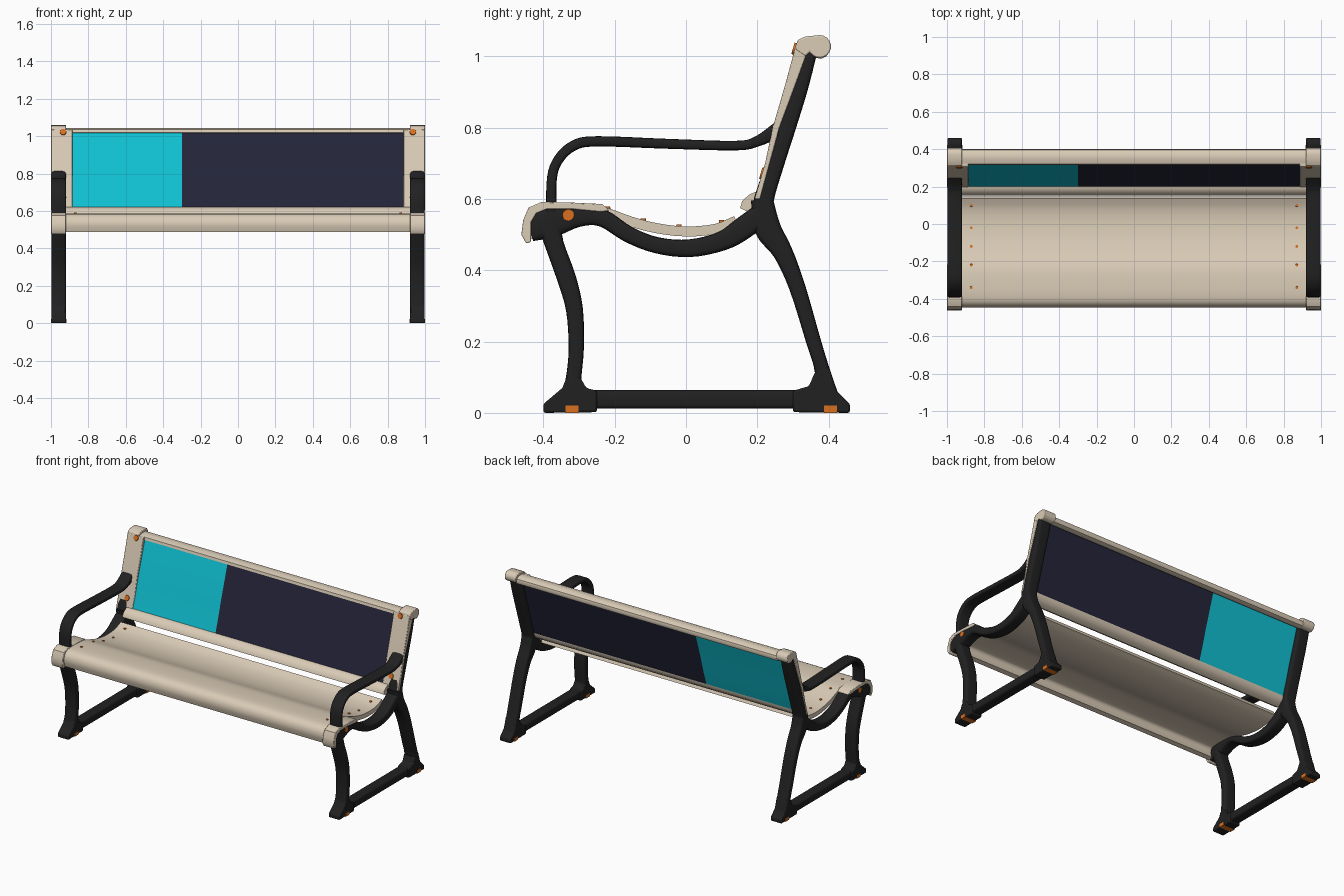
import bpy, bmesh, math
from mathutils import Vector, Matrix


def material(name, rgb):
    m = bpy.data.materials.new(name)
    m.diffuse_color = (*rgb, 1)
    return m


BEIGE = material("beige", (0.70, 0.60, 0.47))
BLACK = material("black iron", (0.015, 0.015, 0.016))
TEAL = material("teal", (0.005, 0.54, 0.66))
NAVY = material("navy", (0.018, 0.018, 0.042))
ORANGE = material("orange", (0.70, 0.16, 0.015))


def finish(name, bm, mat, mirror=True, bevel=0.0):
    bmesh.ops.recalc_face_normals(bm, faces=bm.faces)
    me = bpy.data.meshes.new(name)
    bm.to_mesh(me)
    bm.free()
    me.materials.append(mat)
    for p in me.polygons:
        p.use_smooth = True
    me.set_sharp_from_angle(angle=math.radians(40))
    ob = bpy.data.objects.new(name, me)
    bpy.context.collection.objects.link(ob)
    if bevel:
        b = ob.modifiers.new("round", "BEVEL")
        b.width, b.segments, b.limit_method = bevel, 2, "ANGLE"
        b.angle_limit = math.radians(45)
    if mirror:
        ob.modifiers.new("mirror", "MIRROR").use_clip = False
    return ob


def prism(name, outline, x0, x1, mat, mirror=True, bevel=0.0):
    """Extrude a y-z outline along x."""
    bm = bmesh.new()
    a = [bm.verts.new((x0, y, z)) for y, z in outline]
    b = [bm.verts.new((x1, y, z)) for y, z in outline]
    n = len(a)
    bm.faces.new(a)
    bm.faces.new(b[::-1])
    for i in range(n):
        bm.faces.new((a[i], b[i], b[(i + 1) % n], a[(i + 1) % n]))
    return finish(name, bm, mat, mirror, bevel)


def spline(pts, steps=4):
    """Catmull-Rom through the points."""
    v = [Vector(p) for p in pts]
    v = [v[0] * 2 - v[1]] + v + [v[-1] * 2 - v[-2]]
    out = []
    for i in range(1, len(v) - 2):
        p0, p1, p2, p3 = v[i - 1:i + 3]
        for k in range(steps):
            t = k / steps
            out.append(0.5 * (2 * p1 + (p2 - p0) * t + (2 * p0 - 5 * p1 + 4 * p2 - p3) * t * t
                              + (3 * p1 - p0 - 3 * p2 + p3) * t ** 3))
    return out + [v[-2]]


def bar(name, path, x0=0.92, x1=0.998, mat=BLACK):
    """Sweep a rounded rectangle along a y-z path with width as third value."""
    pts = spline(path)
    n, bm, rings = 16, bmesh.new(), []
    xc, hx = (x0 + x1) / 2, (x1 - x0) / 2
    for i, p in enumerate(pts):
        d = pts[min(i + 1, len(pts) - 1)] - pts[max(i - 1, 0)]
        d = Vector((d.x, d.y)).normalized()
        ring = []
        for k in range(n):
            a = 2 * math.pi * (k + 0.5) / n
            c, s = math.cos(a), math.sin(a)
            u = math.copysign(abs(c) ** 0.4, c) * hx
            w = math.copysign(abs(s) ** 0.4, s) * p.z / 2
            ring.append(bm.verts.new((xc + u, p.x - d.y * w, p.y + d.x * w)))
        rings.append(ring)
    for r, q in zip(rings, rings[1:]):
        for k in range(n):
            bm.faces.new((r[k], r[(k + 1) % n], q[(k + 1) % n], q[k]))
    bm.faces.new(rings[0])
    bm.faces.new(rings[-1][::-1])
    return finish(name, bm, mat)


def bolt(name, pos, normal, r, depth=0.008):
    bm = bmesh.new()
    rot = Vector(normal).to_track_quat("Z", "Y").to_matrix().to_4x4()
    bmesh.ops.create_cone(bm, cap_ends=True, segments=12, radius1=r, radius2=r * 0.9,
                          depth=depth, matrix=Matrix.Translation(pos) @ rot)
    return finish(name, bm, ORANGE)


# Cast side frames
bar("front_leg", [(-0.385, 0.54, 0.07), (-0.37, 0.475, 0.054), (-0.336, 0.38, 0.054), (-0.313, 0.29, 0.048),
                  (-0.308, 0.18, 0.043), (-0.316, 0.09, 0.045), (-0.322, 0.02, 0.07)])
bar("rear_leg", [(0.213, 0.60, 0.062), (0.228, 0.52, 0.075), (0.272, 0.45, 0.056), (0.313, 0.35, 0.046),
                 (0.358, 0.2, 0.042), (0.382, 0.12, 0.043), (0.40, 0.02, 0.075)])
bar("back_post", [(0.215, 0.54, 0.065), (0.219, 0.60, 0.056), (0.251, 0.7, 0.05), (0.283, 0.8, 0.05),
                  (0.32, 0.91, 0.044), (0.352, 1.015, 0.034)])
bar("seat_bearer", [(-0.44, 0.515, 0.07), (-0.38, 0.535, 0.088), (-0.3, 0.552, 0.06), (-0.235, 0.547, 0.05),
                    (-0.16, 0.50, 0.046), (-0.08, 0.47, 0.046), (0.01, 0.462, 0.05), (0.10, 0.482, 0.055),
                    (0.16, 0.518, 0.065), (0.22, 0.565, 0.06)])
bar("armrest", [(-0.378, 0.56, 0.03), (-0.376, 0.66, 0.028), (-0.357, 0.712, 0.028), (-0.315, 0.75, 0.029),
                (-0.25, 0.762, 0.029), (-0.05, 0.755, 0.028), (0.14, 0.75, 0.027), (0.20, 0.762, 0.03),
                (0.26, 0.795, 0.045)])
bar("base_bar", [(-0.34, 0.038, 0.053), (0.0, 0.038, 0.053), (0.40, 0.038, 0.053)], 0.925, 0.993)
prism("front_foot", [(-0.40, 0), (-0.40, 0.025), (-0.347, 0.07), (-0.335, 0.10), (-0.297, 0.10), (-0.28, 0.07),
                     (-0.25, 0.062), (-0.25, 0.002)], 0.92, 0.998, BLACK, bevel=0.006)
prism("rear_foot", [(0.46, 0), (0.46, 0.025), (0.42, 0.065), (0.40, 0.13), (0.362, 0.115), (0.345, 0.075),
                    (0.30, 0.062), (0.30, 0.002)], 0.92, 0.998, BLACK, bevel=0.006)

# Seat sheet: top line offset downwards to give thickness
top = spline([(-0.437, 0.487), (-0.446, 0.53), (-0.432, 0.568), (-0.39, 0.586), (-0.28, 0.585), (-0.22, 0.575),
              (-0.15, 0.55), (-0.08, 0.532), (0, 0.523), (0.08, 0.53), (0.135, 0.552)], 3)
under = []
for i, p in enumerate(top):
    d = (top[min(i + 1, len(top) - 1)] - top[max(i - 1, 0)]).normalized()
    under.append((p.x + d.y * 0.028, p.y - d.x * 0.028))
prism("seat", [(p.x, p.y) for p in top] + under[::-1], -0.925, 0.925, BEIGE, False)

# Beige caps over the front ends of the frames
prism("seat_end_cap", [(-0.448, 0.475), (-0.462, 0.50), (-0.457, 0.54), (-0.442, 0.576), (-0.405, 0.592),
                       (-0.32, 0.590), (-0.235, 0.586), (-0.215, 0.568), (-0.24, 0.564), (-0.32, 0.572),
                       (-0.39, 0.572), (-0.42, 0.56), (-0.435, 0.535), (-0.435, 0.48)],
      0.92, 1.0, BEIGE, bevel=0.003)

# Backrest: side strips, scroll ends, rails and two-colour panel
prism("back_side_strip", [(0.192, 0.60), (0.222, 0.70), (0.243, 0.80), (0.278, 0.92), (0.309, 1.035),
                          (0.345, 1.035), (0.336, 1.0), (0.303, 0.91), (0.262, 0.80), (0.235, 0.70),
                          (0.208, 0.60)], 0.885, 0.999, BEIGE, bevel=0.003)
cap = [(0.375 + 0.032 * math.cos(a), 1.028 + 0.032 * math.sin(a))
       for a in [math.radians(-150 + 20 * k) for k in range(13)]]
prism("back_scroll_end", cap + [(0.335, 1.056), (0.313, 1.046), (0.306, 1.02), (0.335, 1.0)],
      0.92, 1.0, BEIGE, bevel=0.004)
prism("back_top_rail", [(0.316, 1.018), (0.32, 1.034), (0.345, 1.042), (0.378, 1.042), (0.396, 1.03),
                        (0.40, 1.015), (0.394, 1.0), (0.378, 0.993), (0.358, 0.998), (0.342, 1.012)],
      -0.925, 0.925, BEIGE, False)
prism("back_bottom_rail", [(0.152, 0.575), (0.158, 0.595), (0.178, 0.613), (0.2, 0.622), (0.222, 0.618),
                           (0.218, 0.595), (0.195, 0.575), (0.17, 0.566)], -0.925, 0.925, BEIGE, False)
panel = [(0.198, 0.612), (0.226, 0.70), (0.254, 0.80), (0.288, 0.91), (0.325, 1.028),
         (0.346, 1.02), (0.312, 0.91), (0.277, 0.80), (0.249, 0.70), (0.22, 0.612)]
prism("back_panel_teal", panel, -0.922, -0.30, TEAL, False)
prism("back_panel_navy", panel, -0.30, 0.922, NAVY, False)

# Orange fixings
for y, z in ((0.304, 1.022), (0.2135, 0.672)):
    bolt("back_bolt", (0.935, y, z), (0, -0.96, 0.28), 0.018)
bolt("side_bolt", (0.996, -0.33, 0.555), (1, 0, 0), 0.018)
for y in (-0.32, 0.405):
    prism("foot_fixing", [(y - 0.018, -0.0), (y + 0.018, -0.0), (y + 0.018, 0.021), (y - 0.018, 0.021)],
          0.918, 1.0, ORANGE)
for y, z in ((0.1, 0.537), (-0.02, 0.524), (-0.12, 0.542), (-0.22, 0.575), (-0.34, 0.587)):
    bolt("seat_screw", (0.87, y, z), (0, 0, 1), 0.008)
